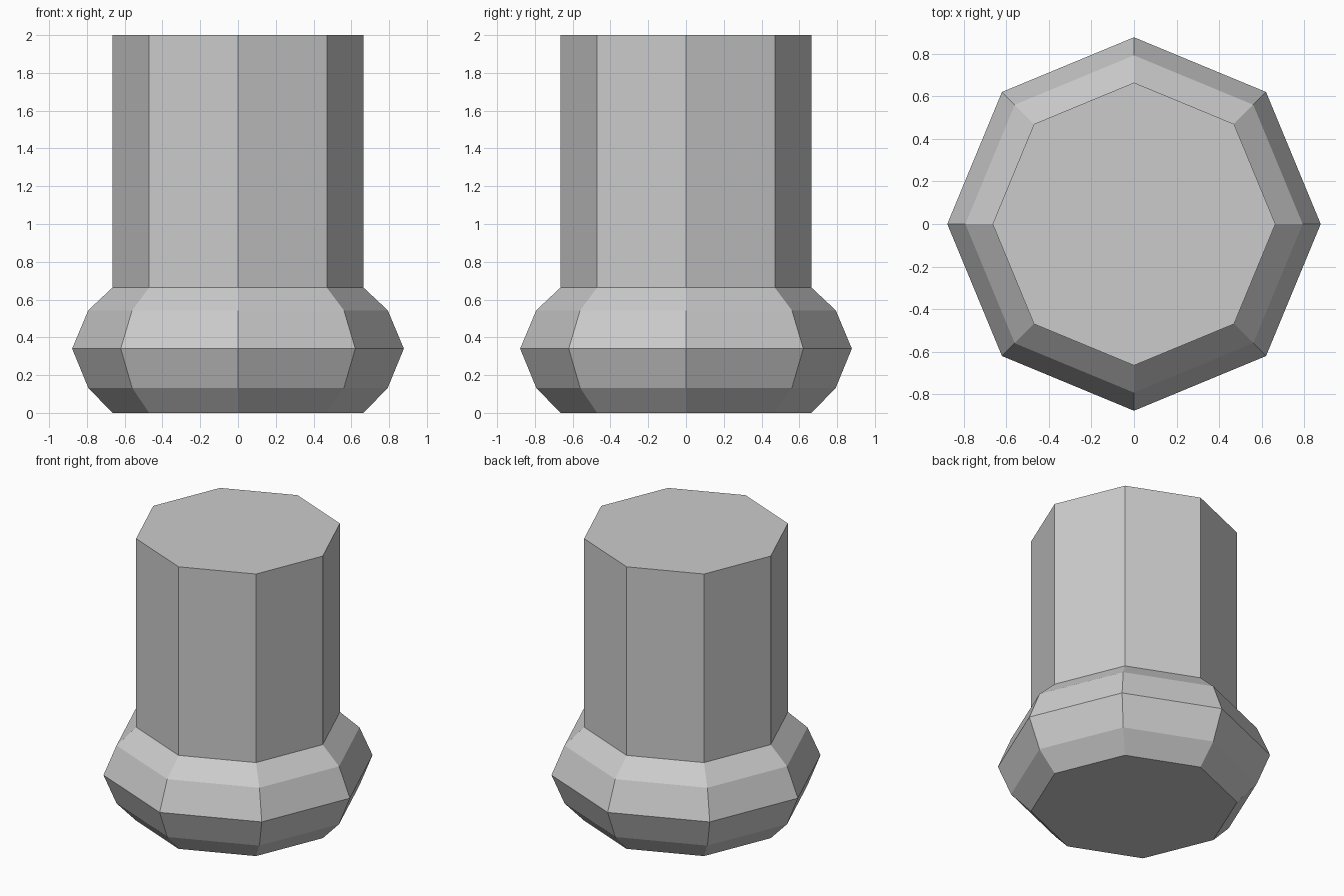
import bpy, bmesh, math

if "Cube" in bpy.data.objects:
    bpy.data.objects.remove(bpy.data.objects["Cube"])

SIDES = 8

grey = bpy.data.materials.new("plain_grey")
grey.diffuse_color = (0.6, 0.6, 0.6, 1)
grey.use_nodes = True
grey.node_tree.nodes["Principled BSDF"].inputs["Base Color"].default_value = grey.diffuse_color


def lathe(name, profile):
    """Closed faceted solid from (radius, height) rings, corners on the axes."""
    bm = bmesh.new()
    rings = []
    for r, z in profile:
        rings.append([bm.verts.new((r * math.cos(math.tau * i / SIDES),
                                    r * math.sin(math.tau * i / SIDES), z))
                      for i in range(SIDES)])
    for low, high in zip(rings, rings[1:]):
        for i in range(SIDES):
            j = (i + 1) % SIDES
            bm.faces.new((low[i], low[j], high[j], high[i]))
    bm.faces.new(rings[0][::-1])
    bm.faces.new(rings[-1])
    mesh = bpy.data.meshes.new(name)
    bm.to_mesh(mesh)
    bm.free()
    mesh.materials.append(grey)
    obj = bpy.data.objects.new(name, mesh)
    bpy.context.collection.objects.link(obj)
    return obj


# Octagonal post with a bulging collar at its foot
lathe("post_with_collar", [
    (0.665, 0.0),     # foot
    (0.793, 0.133),
    (0.878, 0.34),    # widest point of the collar
    (0.793, 0.543),
    (0.665, 0.663),   # collar meets shaft
    (0.665, 2.0),     # flat top
])
